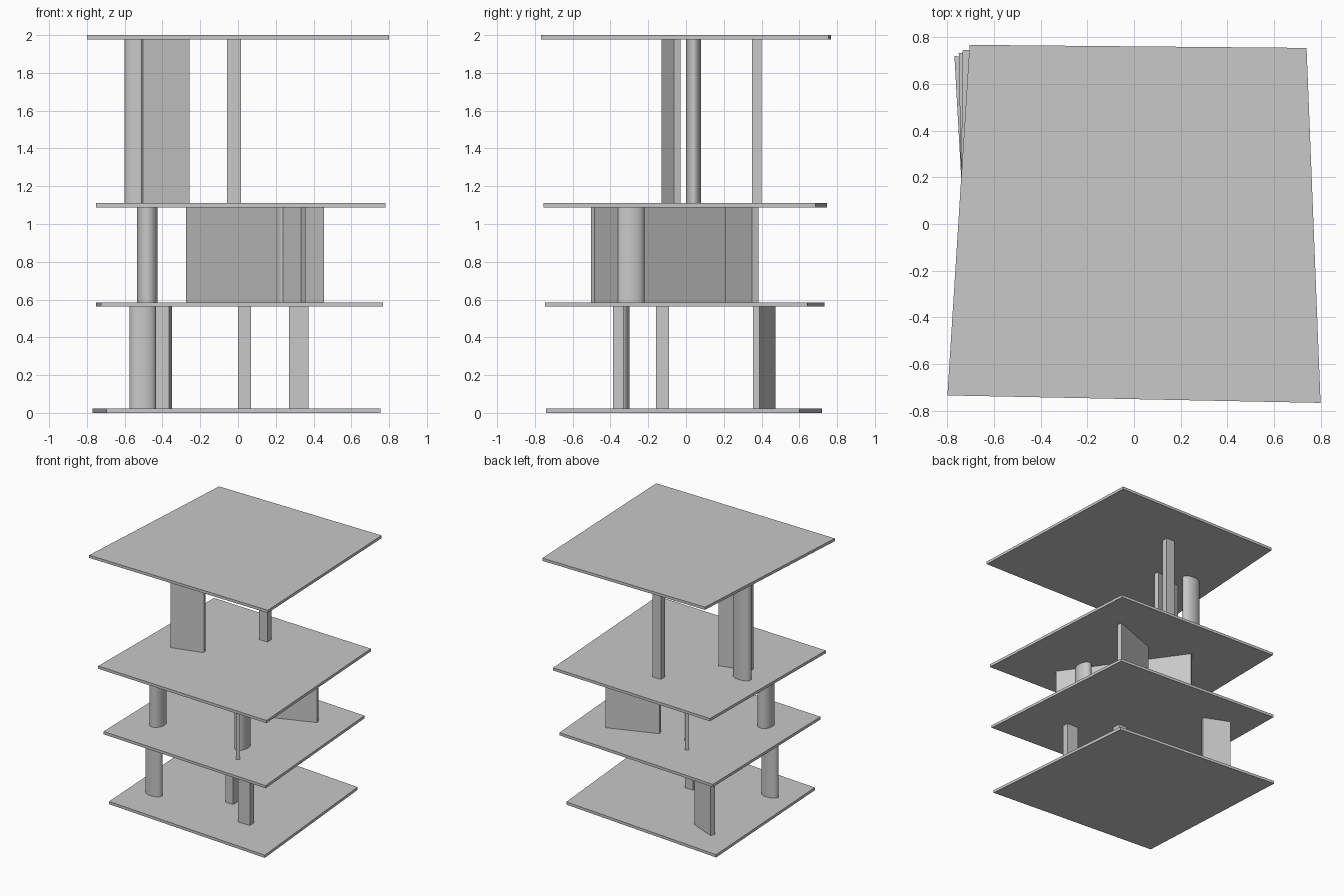
import bpy, bmesh, math
from mathutils import Vector

cube = bpy.data.objects.get("Cube")
if cube:
    bpy.data.objects.remove(cube, do_unlink=True)

grey = bpy.data.materials.new("plain_grey")
grey.use_nodes = True
colour = (0.58, 0.58, 0.58, 1)
grey.diffuse_color = colour
grey.node_tree.nodes["Principled BSDF"].inputs["Base Color"].default_value = colour

THICK = 0.022
HEIGHT = 2 - THICK
FLOORS = [0, 0.562, 1.088, HEIGHT]   # underside of each slab


def prism(name, outline, low, high, smooth=False):
    """Extrude a flat outline from low to high."""
    bm = bmesh.new()
    base = bm.faces.new([bm.verts.new((x, y, low)) for x, y in outline])
    top = bmesh.ops.extrude_face_region(bm, geom=[base])["geom"]
    verts = [v for v in top if isinstance(v, bmesh.types.BMVert)]
    bmesh.ops.translate(bm, verts=verts, vec=(0, 0, high - low))
    bmesh.ops.recalc_face_normals(bm, faces=bm.faces)
    mesh = bpy.data.meshes.new(name)
    bm.to_mesh(mesh)
    bm.free()
    mesh.materials.append(grey)
    obj = bpy.data.objects.new(name, mesh)
    bpy.context.collection.objects.link(obj)
    if smooth:
        bpy.ops.object.select_all(action='DESELECT')
        obj.select_set(True)
        bpy.context.view_layer.objects.active = obj
        bpy.ops.object.shade_smooth_by_angle(angle=math.radians(30))
    return obj


def storey(level):
    return FLOORS[level] + THICK, FLOORS[level + 1]


def wall(name, level, x, y, length, depth, angle=0):
    """Rectangular wall or post, turned about its centre."""
    c, s = math.cos(math.radians(angle)), math.sin(math.radians(angle))
    outline = []
    for i, j in ((-1, -1), (1, -1), (1, 1), (-1, 1)):
        u, v = i * length / 2, j * depth / 2
        outline.append((x + u * c - v * s, y + u * s + v * c))
    prism(name, outline, *storey(level))


def column(name, level, x, y, rx, ry, sides=48):
    """Elliptical column."""
    angles = [2 * math.pi * i / sides for i in range(sides)]
    outline = [(x + rx * math.cos(a), y + ry * math.sin(a)) for a in angles]
    prism(name, outline, *storey(level), smooth=True)


# Floor slabs: the corners drift steadily from the ground to the roof
ground = [(-0.695, -0.633), (0.755, -0.74), (0.637, 0.60), (-0.77, 0.72)]
roof = [(-0.80, -0.735), (0.80, -0.767), (0.74, 0.755), (-0.705, 0.768)]
for name, z in zip(("ground_slab", "first_slab", "second_slab", "roof_slab"), FLOORS):
    corners = [Vector(a).lerp(Vector(b), z / HEIGHT) for a, b in zip(ground, roof)]
    prism(name, corners, z, z + THICK)

# Lower storey
column("lower_column", 0, -0.505, -0.34, 0.07, 0.04)
wall("lower_wall", 0, -0.457, 0.415, 0.217, 0.038, -23)
wall("lower_square_post", 0, 0.035, -0.125, 0.07, 0.07)
wall("lower_front_post", 0, 0.322, -0.358, 0.105, 0.055)

# Middle storey
column("middle_right_column", 1, -0.48, -0.325, 0.055, 0.073)
column("middle_left_column", 1, 0.247, -0.295, 0.047, 0.075)
wall("middle_long_wall", 1, 0.042, -0.066, 1.05, 0.03, -54.6)
wall("middle_short_wall", 1, 0.259, 0.297, 0.405, 0.037, 20.2)

# Upper storey
column("upper_column", 2, -0.525, 0.04, 0.075, 0.04)
wall("upper_wall", 2, -0.385, -0.08, 0.255, 0.036, 14.9)
wall("upper_post", 2, -0.022, 0.375, 0.075, 0.05)
